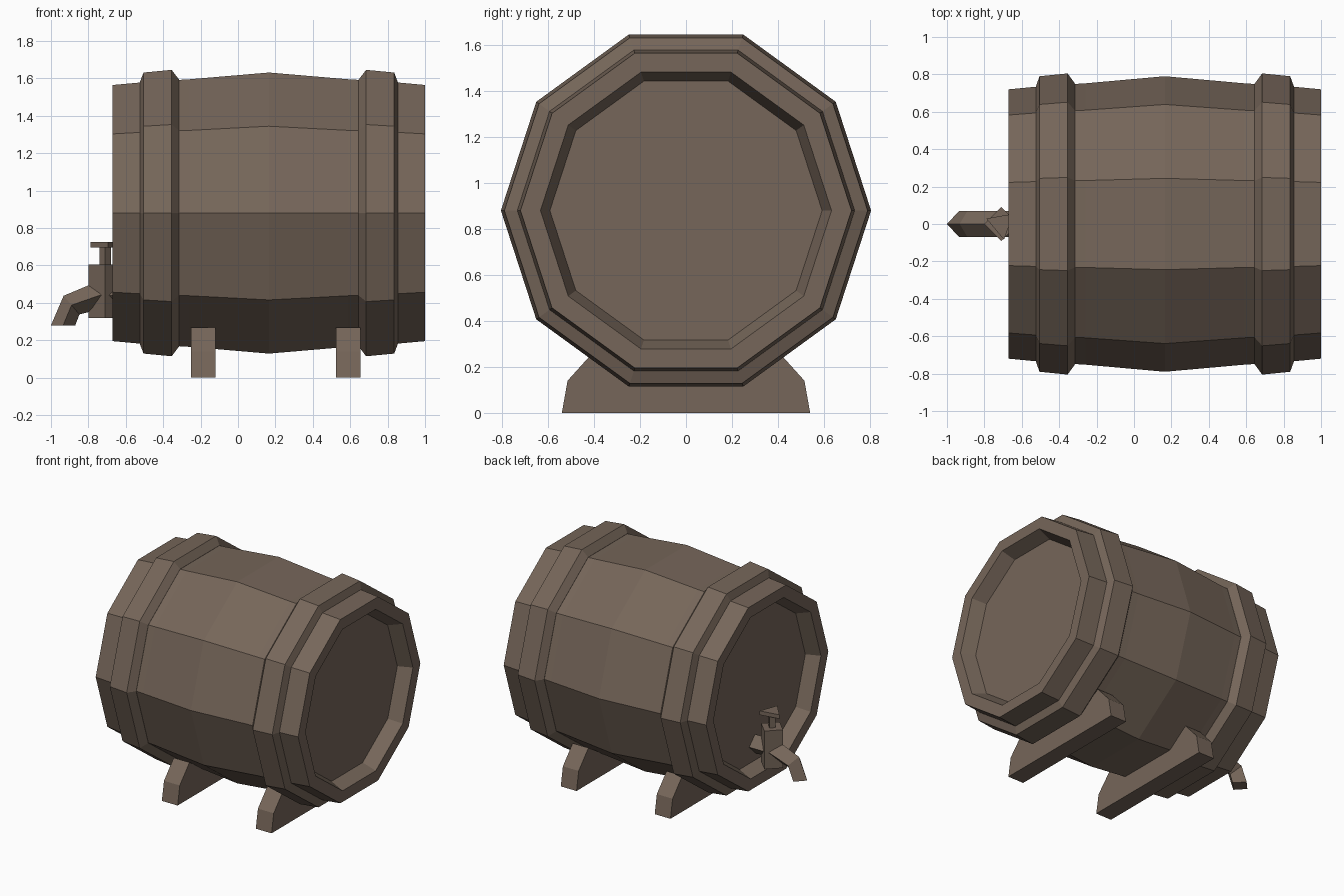
import bpy, bmesh, math
from mathutils import Vector

if "Cube" in bpy.data.objects:
    bpy.data.objects.remove(bpy.data.objects["Cube"])

SIDES = 10
MID_X, AXIS_Z = 0.165, 0.88

wood = bpy.data.materials.new("weathered brown")
wood.diffuse_color = (0.18, 0.133, 0.101, 1)
wood.use_nodes = True
wood.node_tree.nodes["Principled BSDF"].inputs["Base Color"].default_value = wood.diffuse_color


def finish(name, bm):
    bmesh.ops.recalc_face_normals(bm, faces=bm.faces)
    me = bpy.data.meshes.new(name)
    bm.to_mesh(me)
    bm.free()
    me.materials.append(wood)
    ob = bpy.data.objects.new(name, me)
    bpy.context.collection.objects.link(ob)
    return ob


def skin(name, rings, closed=False):
    """Join rings of points with quads; cap the ends or close the loop."""
    bm = bmesh.new()
    rows = [[bm.verts.new(p) for p in ring] for ring in rings]
    n = len(rows[0])
    pairs = list(zip(rows, rows[1:])) + ([(rows[-1], rows[0])] if closed else [])
    for a, b in pairs:
        for i in range(n):
            j = (i + 1) % n
            bm.faces.new((a[i], a[j], b[j], b[i]))
    if not closed:
        bm.faces.new(rows[0])
        bm.faces.new(rows[-1])
    return finish(name, bm)


def barrel_ring(x, r):
    step = 2 * math.pi / SIDES
    return [(x, r * math.cos(i * step), AXIS_Z + r * math.sin(i * step))
            for i in range(SIDES)]


def upright_prism(name, sides, r, x, z0, z1, turn=0.0):
    rings = []
    for z in (z0, z1):
        rings.append([(x + r * math.cos(turn + 2 * math.pi * i / sides),
                       r * math.sin(turn + 2 * math.pi * i / sides), z)
                      for i in range(sides)])
    return skin(name, rings)


# Barrel body with recessed heads (half profile, mirrored about its middle)
half = [(0.735, 0.592), (0.835, 0.633), (0.835, 0.72), (0.625, 0.74),
        (0.425, 0.752)]
profile = [(-d, r) for d, r in half] + [(0, 0.79)] + [(d, r) for d, r in half[::-1]]
skin("barrel_body", [barrel_ring(MID_X + d, r) for d, r in profile])

# Hoops
hoop = [(0.69, 0.70), (0.69, 0.735), (0.67, 0.79), (0.52, 0.805),
        (0.48, 0.75), (0.48, 0.70)]
for side, label in ((-1, "left"), (1, "right")):
    skin(label + "_hoop", [barrel_ring(MID_X + side * d, r) for d, r in hoop],
         closed=True)

# Cradle feet, cut to follow the underside of the barrel
foot_half = [(0.54, 0.0), (0.515, 0.14), (0.40, 0.268), (0.235, 0.165)]
foot = foot_half + [(-y, z) for y, z in foot_half[::-1]]
for x0, label in ((-0.25, "left"), (0.525, "right")):
    skin(label + "_foot", [[(x, y, z) for y, z in foot] for x in (x0, x0 + 0.13)])

# Tap: diamond section pipe running from the head into a bent spout
TAP_X = -0.71
path = [(-0.56, 0.44, (0, 0.07)), (-0.74, 0.44, (-0.02, 0.07)),
        (-0.89, 0.388, (-0.042, 0.05)), (-0.935, 0.28, (-0.065, 0.0))]
rings = []
for x, z, (ox, oz) in path:
    c, o, w = Vector((x, 0, z)), Vector((ox, 0, oz)), Vector((0, 0.07, 0))
    rings.append([c + o, c + w, c - o, c - w])
skin("tap_spout", rings)

# Tap body, valve stem and handle
upright_prism("tap_body", 4, 0.09, TAP_X, 0.32, 0.605)
upright_prism("tap_stem", 4, 0.03, TAP_X, 0.60, 0.70)
upright_prism("tap_handle", 3, 0.085, TAP_X, 0.695, 0.725, math.radians(40))
